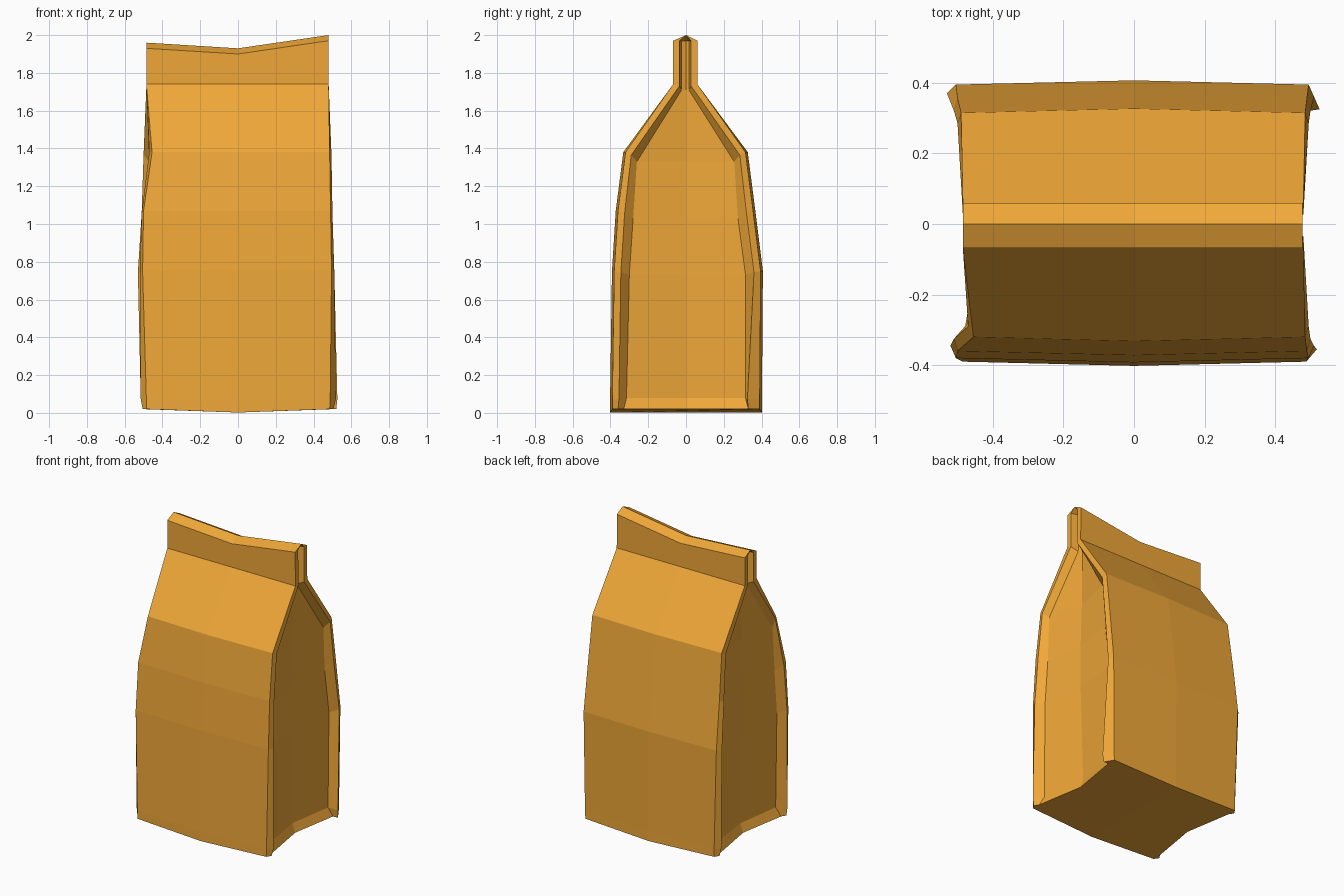
import bpy, bmesh

if "Cube" in bpy.data.objects:
    bpy.data.objects.remove(bpy.data.objects["Cube"])

# Height, front depth, back depth, left width, right width, rim flare, rim inset,
# panel inset, panel x recess, gusset fold x, panel lift
LEVELS = [
    (0.02, 0.39, 0.39, 0.485, 0.485, 0.02, 0.03, 0.06, 0.00, 0.43, 0.00),
    (0.07, 0.39, 0.39, 0.485, 0.488, 0.03, 0.035, 0.075, 0.03, 0.41, 0.01),
    (0.75, 0.38, 0.395, 0.505, 0.495, 0.015, 0.035, 0.08, 0.03, 0.43, -0.02),
    (1.07, 0.36, 0.355, 0.500, 0.490, 0.01, 0.035, 0.08, 0.03, 0.43, -0.04),
    (1.38, 0.32, 0.315, 0.490, 0.485, 0.01, 0.03, 0.06, 0.02, 0.42, -0.05),
    (1.74, 0.068, 0.06, 0.485, 0.480, 0.00, 0.033, 0.045, 0.05, 0.42, -0.03),
    (1.935, 0.068, 0.06, 0.485, 0.478, 0.00, 0.033, 0.045, 0.05, 0.42, 0.00),
]
TOP = {-1: 0.025, 0: -0.005, 1: 0.065}


def side_points(level, sx):
    """One side of a ring: corner, rim, panel, fold, panel, rim, corner."""
    z, f, b, wl, wr, flare, ri, pi, pr, fold, lift = level
    w = wr if sx > 0 else wl
    half = [(w, 0, 0), (w + flare, ri, lift * 0.3), (w - pr, pi, lift)]
    pts = [(sx * x, -f + i, z + l) for x, i, l in half]
    pts.append((sx * fold, 0, z + lift))
    pts += [(sx * x, b - i, z + l) for x, i, l in reversed(half)]
    return pts


def ring_points(level, last):
    z, f, b = level[:3]
    bulge = 0.012 if f > 0.2 else 0
    drop = 0.018 if z < 0.03 else 0.0
    right, left = side_points(level, 1), side_points(level, -1)
    # Crushed front left shoulder
    if z == 1.38:
        left[0] = (-0.455, left[0][1], z)
        left[1] = (-0.47, left[1][1], z)
    pts = [(0, -f - bulge, z - drop)] + right + [(0, b + bulge, z - drop)] + left[::-1]
    if last:
        pts = [(x, y, z + TOP[(x > 0.1) - (x < -0.1)] - 0.03) for x, y, z in pts]
    return pts


bm = bmesh.new()
rings = [[bm.verts.new(p) for p in ring_points(l, i == len(LEVELS) - 1)]
         for i, l in enumerate(LEVELS)]
n = len(rings[0])

# Walls, rims and folded side gussets
for a, b in zip(rings, rings[1:]):
    for i in range(n):
        j = (i + 1) % n
        bm.faces.new((a[i], a[j], b[j], b[i]))

# Bottom in two halves
r = rings[0]
bm.faces.new(r[0:9][::-1])
bm.faces.new((r[8:] + [r[0]])[::-1])

# Ridged top of the folded seal
r = rings[-1]
ridge = {s: bm.verts.new((x, 0, 1.935 + TOP[s]))
         for s, x in ((-1, -0.485), (0, 0), (1, 0.478))}
bm.faces.new((r[0], r[1], ridge[1], ridge[0]))
bm.faces.new((r[7], r[8], ridge[0], ridge[1]))
bm.faces.new((r[8], r[9], ridge[-1], ridge[0]))
bm.faces.new((r[15], r[0], ridge[0], ridge[-1]))
for s, start in ((1, 1), (-1, 9)):
    for i in range(start, start + 6):
        bm.faces.new((r[i], r[i + 1], ridge[s]))

# Crumples on individual corners: back right base and back left waist
for level, index, dx, dy in ((0, 6, 0.015, -0.03), (1, 6, 0.008, -0.03), (2, 10, -0.01, 0.01)):
    rings[level][index].co.x += dx
    rings[level][index].co.y += dy

bmesh.ops.recalc_face_normals(bm, faces=bm.faces)
mesh = bpy.data.meshes.new("paper_bag")
bm.to_mesh(mesh)
bm.free()
bag = bpy.data.objects.new("paper_bag", mesh)
bpy.context.collection.objects.link(bag)

mat = bpy.data.materials.new("orange_paper")
mat.diffuse_color = (0.87, 0.39, 0.04, 1)
mat.use_nodes = True
mat.node_tree.nodes["Principled BSDF"].inputs["Base Color"].default_value = mat.diffuse_color
mesh.materials.append(mat)
